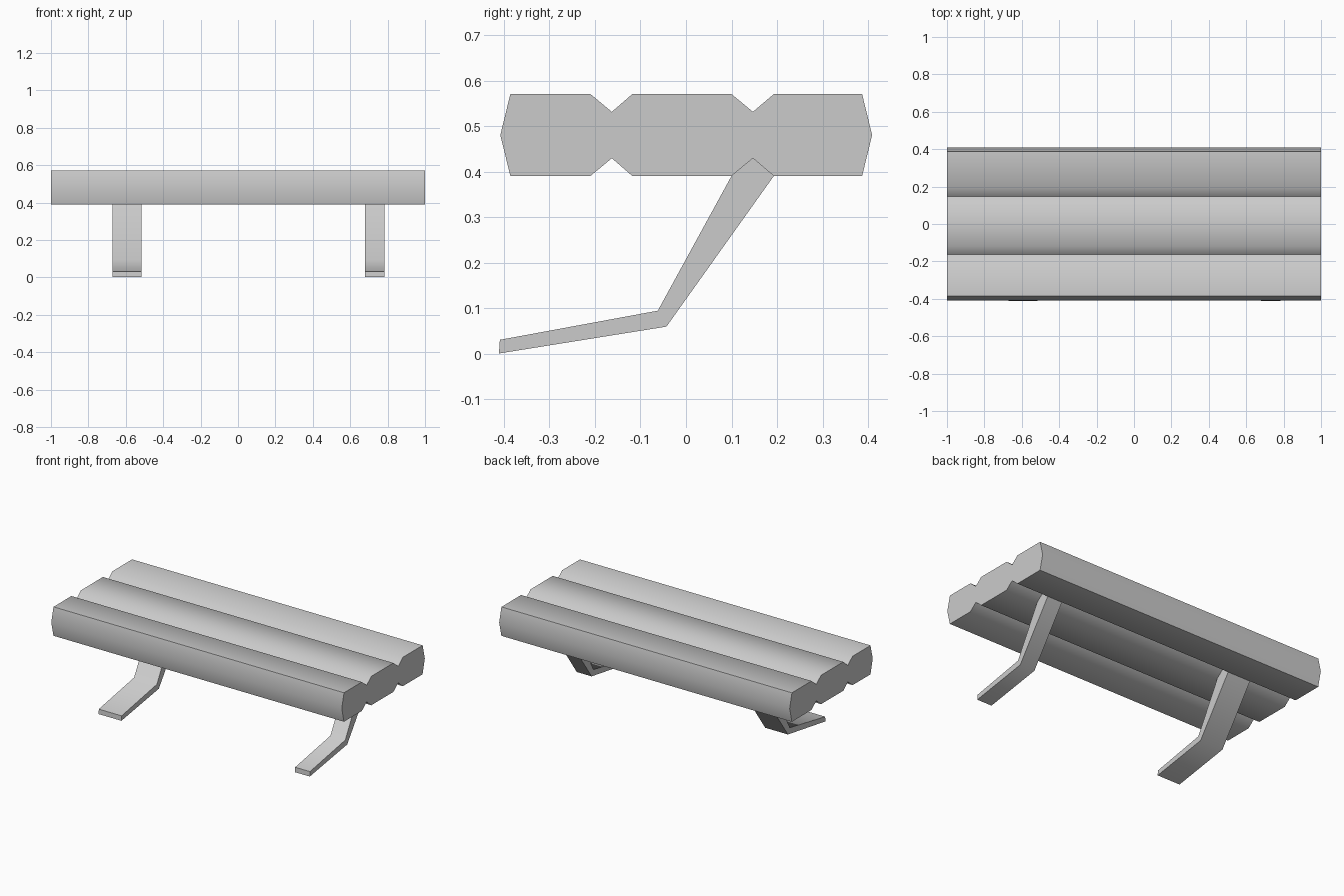
import bpy, bmesh
from math import radians

if "Cube" in bpy.data.objects:
    bpy.data.objects.remove(bpy.data.objects["Cube"])


def extrude_profile(name, profile, x0, x1):
    """Closed prism: a (y, z) outline swept along x."""
    bm = bmesh.new()
    face = bm.faces.new([bm.verts.new((x0, y, z)) for y, z in profile])
    swept = bmesh.ops.extrude_face_region(bm, geom=[face], use_keep_orig=True)
    moved = [v for v in swept["geom"] if isinstance(v, bmesh.types.BMVert)]
    bmesh.ops.translate(bm, verts=moved, vec=(x1 - x0, 0, 0))
    bmesh.ops.recalc_face_normals(bm, faces=bm.faces[:])
    mesh = bpy.data.meshes.new(name)
    bm.to_mesh(mesh)
    bm.free()
    obj = bpy.data.objects.new(name, mesh)
    bpy.context.collection.objects.link(obj)
    bpy.ops.object.select_all(action='DESELECT')
    obj.select_set(True)
    bpy.context.view_layer.objects.active = obj
    bpy.ops.object.shade_smooth_by_angle(angle=radians(60))
    return obj


# Seat: three fused planks, with V grooves mirrored top and bottom
mid_z, half, groove = 0.481, 0.09, 0.051
upper = [(-0.386, half), (-0.21, half), (-0.163, groove), (-0.118, half),
         (0.10, half), (0.147, groove), (0.193, half), (0.387, half)]
seat = [(-0.408, mid_z)]
seat += [(y, mid_z + h) for y, h in upper]
seat += [(0.409, mid_z)]
seat += [(y, mid_z - h) for y, h in reversed(upper)]
extrude_profile("seat", seat, -1.0, 1.0)

# Legs: bent bars seated in the rear groove under the seat
leg = [(0.10, 0.391), (0.147, 0.43), (0.193, 0.391), (-0.043, 0.06),
       (-0.411, 0.001), (-0.409, 0.031), (-0.062, 0.095)]
for name, x0, x1 in (("left_leg", -0.672, -0.515), ("right_leg", 0.68, 0.782)):
    extrude_profile(name, leg, x0, x1)
